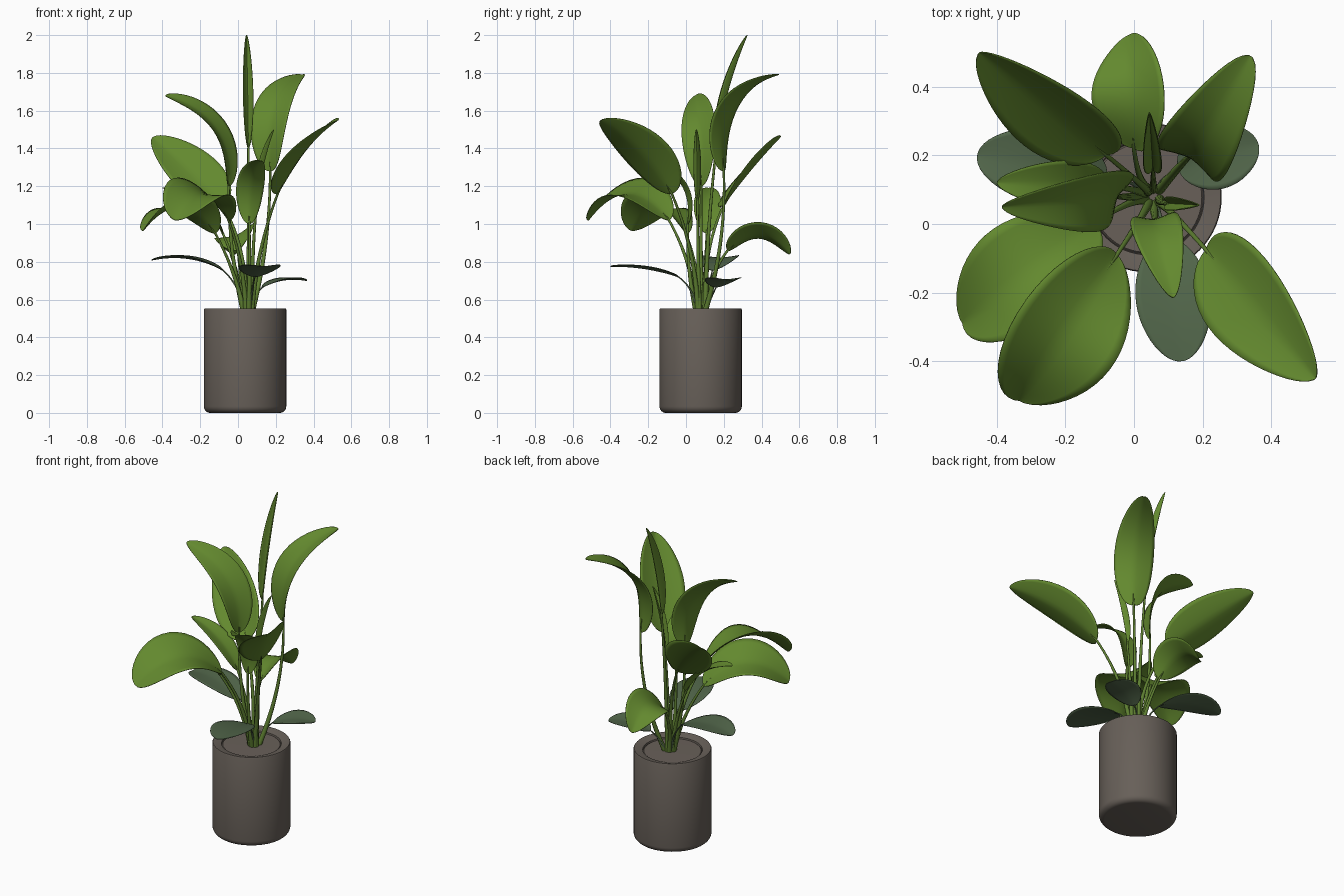
import bpy, bmesh, math
from mathutils import Vector as V

if "Cube" in bpy.data.objects:
    bpy.data.objects.remove(bpy.data.objects["Cube"])


def material(name, rgb):
    m = bpy.data.materials.new(name)
    m.diffuse_color = (*rgb, 1)
    m.use_nodes = True
    m.node_tree.nodes["Principled BSDF"].inputs["Base Color"].default_value = m.diffuse_color
    return m


LEAF = material("leaf green", (0.125, 0.25, 0.028))
OLD = material("old leaf grey green", (0.085, 0.135, 0.07))
STEM = material("stem green", (0.11, 0.21, 0.03))
POT = material("pot stone brown", (0.135, 0.115, 0.098))
SOIL = material("soil brown", (0.14, 0.117, 0.1))
CX, CY = 0.0375, 0.0775


def add_mesh(name, bm, mat):
    me = bpy.data.meshes.new(name)
    bmesh.ops.recalc_face_normals(bm, faces=bm.faces)
    bm.to_mesh(me)
    bm.free()
    me.materials.append(mat)
    ob = bpy.data.objects.new(name, me)
    bpy.context.collection.objects.link(ob)
    bpy.ops.object.select_all(action='DESELECT')
    ob.select_set(True)
    bpy.context.view_layer.objects.active = ob
    bpy.ops.object.shade_smooth_by_angle(angle=math.radians(40))
    return ob


def lathe(name, profile, mat, n=64):
    bm = bmesh.new()
    vs = [bm.verts.new((CX + r, CY, z)) for r, z in profile]
    es = [bm.edges.new(p) for p in zip(vs, vs[1:])]
    bmesh.ops.spin(bm, geom=vs + es, cent=(CX, CY, 0), axis=(0, 0, 1),
                   angle=math.tau, steps=n)
    bmesh.ops.remove_doubles(bm, verts=bm.verts, dist=1e-5)
    return add_mesh(name, bm, mat)


def bez(a, c, b, t):
    return a * (1 - t) ** 2 + c * 2 * t * (1 - t) + b * t * t


def leaf(name, a, b, bow, width, twist=0, fold=14, k=0.85, p=0.58, mat=LEAF):
    """Blade from a to b, bowed upward, twisted about its length and folded."""
    chord = (b - a).normalized()
    across = chord.cross((0, 0, 1)).normalized()
    up = across.cross(chord)
    c = (a + b) / 2 + up * (2 * bow)
    tw, f = math.radians(twist), math.radians(fold)
    face = up * math.cos(tw) + across * math.sin(tw)
    rows, cols = 24, 12
    bm = bmesh.new()
    grid = []
    for i in range(rows + 1):
        t = (1 - math.cos(math.pi * i / rows)) / 2
        t = min(max(t, 0.001), 0.999)
        tan = ((c - a) * (1 - t) + (b - c) * t).normalized()
        side = tan.cross(face).normalized()
        nrm = side.cross(tan)
        w = width * math.sin(math.pi * t ** k) ** p
        row = []
        for j in range(cols + 1):
            s = 2 * j / cols - 1
            row.append(bm.verts.new(bez(a, c, b, t) + side * (s * w * math.cos(f))
                                    + nrm * (abs(s) ** 1.4 * w * math.sin(f))))
        grid.append(row)
    for r0, r1 in zip(grid, grid[1:]):
        for j in range(cols):
            bm.faces.new((r0[j], r0[j + 1], r1[j + 1], r1[j]))
    mod = add_mesh(name, bm, mat).modifiers.new("thickness", 'SOLIDIFY')
    mod.thickness = 0.003
    mod.offset = 0
    return (c - a).normalized(), bez(a, c, b, 0.1)


def stem(name, base, tan, end, r0, r1, mat):
    """Tapered stalk from the soil, running smoothly into the blade."""
    d = V((base.x - 0.055, base.y - 0.08, 0))
    root = V((0.055, 0.08, 0.52)) + d.normalized() * 0.022
    ctrl = base - tan * (base - root).length * 0.5
    ctrl = ctrl.lerp(root.lerp(base, 0.45), 0.35)
    cu = bpy.data.curves.new(name, 'CURVE')
    cu.dimensions = '3D'
    cu.bevel_depth = 1
    cu.bevel_resolution = 3
    cu.use_fill_caps = True
    sp = cu.splines.new('POLY')
    n = 16
    sp.points.add(n + 1)
    for i in range(n + 1):
        t = i / n
        sp.points[i].co = (*bez(root, ctrl, base, t), 1)
        sp.points[i].radius = r1 + (r0 - r1) * (1 - t) ** 1.5
    sp.points[n + 1].co = (*end, 1)
    sp.points[n + 1].radius = r1 * 0.3
    sp.use_smooth = True
    cu.materials.append(mat)
    bpy.context.collection.objects.link(bpy.data.objects.new(name, cu))


def grow(name, base, tip, bow, width, thick=0.015, stalk=STEM, **shape):
    a = V(base)
    tan, end = leaf(name + "_leaf", a, V(tip), bow, width, **shape)
    stem(name + "_stem", a, tan, end, thick, thick * 0.43, stalk)


# Pot with rounded foot and rim sloping in to the soil disc
foot = [(0.185 + 0.033 * math.sin(a), 0.035 - 0.035 * math.cos(a))
        for a in [math.pi / 2 * i / 6 for i in range(7)]]
lathe("pot", [(0, 0)] + foot + [(0.218, 0.547), (0.215, 0.553), (0.205, 0.552),
      (0.167, 0.541), (0.165, 0.53), (0, 0.53)], POT)
lathe("soil", [(0.164, 0.531), (0.16, 0.535), (0, 0.537)], SOIL)

# Arching leaves
grow("back", (0, 0.22, 0.86), (-0.015, 0.55, 0.84), 0.09, 0.118, twist=-22)
grow("low_left", (-0.08, 0.11, 0.95), (-0.4, 0.12, 1.19), 0.045, 0.074)
grow("high_left", (-0.05, 0.08, 1.2), (-0.385, 0.05, 1.68), 0.12, 0.1, twist=-28)
grow("small_front", (0.06, 0.01, 1.0), (0.115, -0.215, 1.335), 0.09, 0.076, twist=-6)

# Broad blunt leaves at the front left
BLUNT = dict(k=1.1, p=0.5)
grow("left_front", (-0.12, 0, 0.95), (-0.5, -0.29, 0.965), 0.13, 0.165, twist=15, **BLUNT)
grow("front_left", (-0.05, -0.09, 1.02), (-0.335, -0.515, 1.02), 0.14, 0.17,
     twist=-16, **BLUNT)

# Twisted upright leaves
grow("back_left", (-0.08, 0.2, 1.1), (-0.45, 0.5, 1.46), 0.01, 0.14, twist=-37, k=0.72)
grow("front_right", (0.21, -0.075, 1.16), (0.53, -0.45, 1.55), 0.04, 0.145, twist=24, k=0.8)
grow("tall_right", (0.17, 0.2, 1.28), (0.34, 0.49, 1.79), 0.14, 0.115, p=0.5)

# Young leaves still rolled up
ROLLED = dict(fold=55, p=0.6)
grow("top_rolled", (0.055, 0.16, 1.4), (0.045, 0.325, 2.0), 0.02, 0.046, **ROLLED)
grow("small_rolled", (0.1, 0.06, 1.12), (0.19, 0.055, 1.5), 0.01, 0.034, **ROLLED)

# Old grey leaves low over the rim
AGED = dict(mat=OLD, stalk=OLD, thick=0.008, fold=7, k=1, p=0.5)
grow("old_left", (-0.08, 0.14, 0.755), (-0.457, 0.2, 0.808), 0.035, 0.11, **AGED)
grow("old_right", (0.13, 0.16, 0.665), (0.362, 0.235, 0.7), 0.02, 0.095, **AGED)
grow("old_front", (0.09, -0.04, 0.72), (0.14, -0.4, 0.775), 0.015, 0.11, **AGED)
